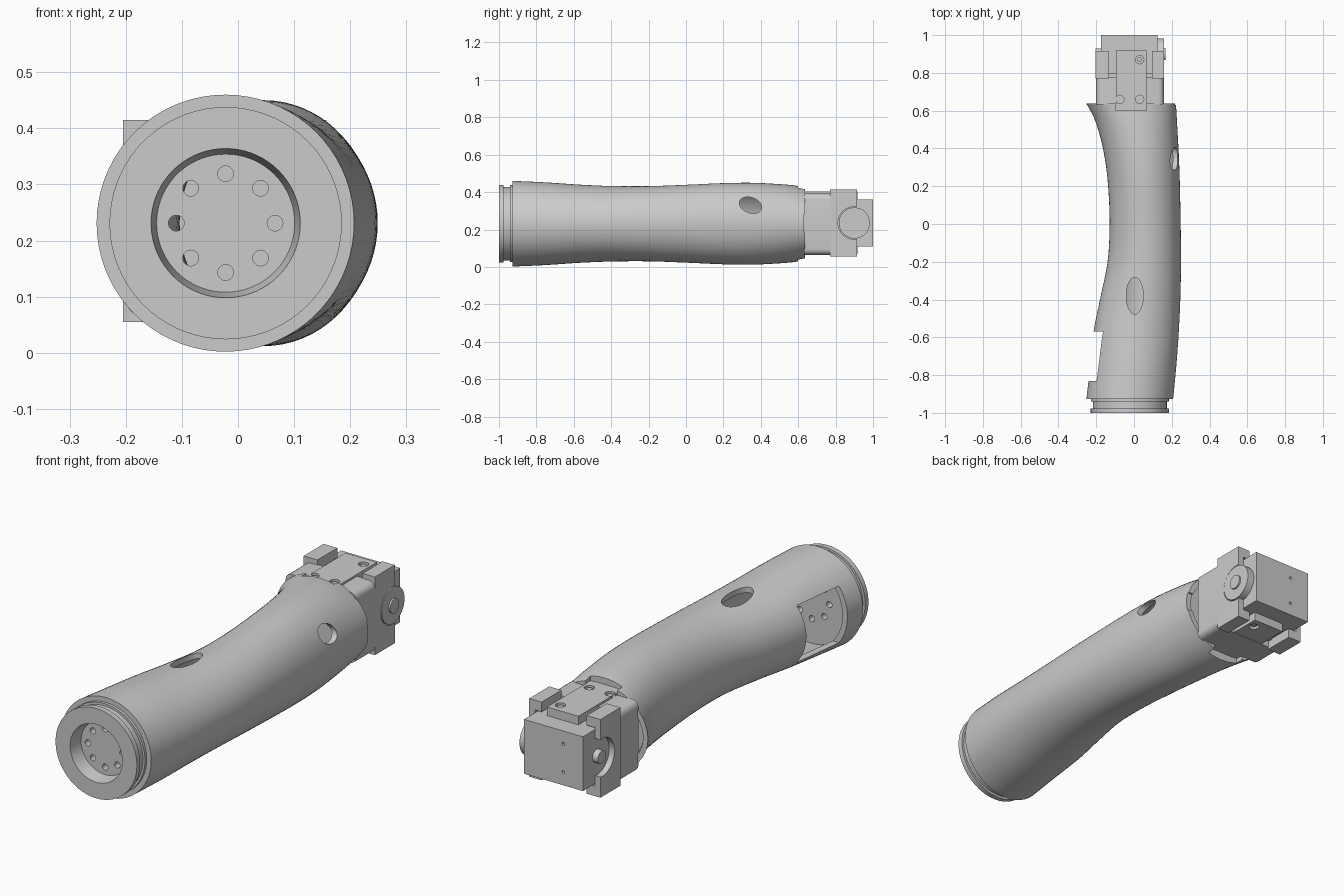
import bpy, bmesh, math
from mathutils import Matrix, Vector

if "Cube" in bpy.data.objects:
    bpy.data.objects.remove(bpy.data.objects["Cube"])

CX, CZ = -0.022, 0.231      # axis of the round end
JY, JZ = 0.90, 0.235        # hinge axis of the wrist
X, Y, Z = 'X', 'Y', 'Z'


def finish(name, bm):
    bmesh.ops.recalc_face_normals(bm, faces=bm.faces)
    me = bpy.data.meshes.new(name)
    bm.to_mesh(me)
    bm.free()
    ob = bpy.data.objects.new(name, me)
    bpy.context.collection.objects.link(ob)
    return ob


def select(ob):
    bpy.ops.object.select_all(action='DESELECT')
    ob.select_set(True)
    bpy.context.view_layer.objects.active = ob


def smooth(ob):
    select(ob)
    bpy.ops.object.shade_smooth_by_angle(angle=math.radians(30))


def box(name, x0, x1, y0, y1, z0, z1, bevel=0):
    bm = bmesh.new()
    bmesh.ops.create_cube(bm, size=1)
    for v in bm.verts:
        v.co = Vector((x0 + (v.co.x + .5) * (x1 - x0), y0 + (v.co.y + .5) * (y1 - y0),
                       z0 + (v.co.z + .5) * (z1 - z0)))
    if bevel:   # round only the edges running along y
        edges = [e for e in bm.edges if abs(e.verts[0].co.y - e.verts[1].co.y) > 1e-4]
        bmesh.ops.bevel(bm, geom=edges, offset=bevel, segments=4, profile=.5, affect='EDGES')
    return finish(name, bm)


def cyl(name, axis, center, r1, r2, length, tilt=0, n=40):
    """Elliptic cylinder along an axis."""
    bm = bmesh.new()
    bmesh.ops.create_cone(bm, cap_ends=True, segments=n, radius1=1, radius2=1, depth=length)
    m = Matrix.Rotation(tilt, 4, Z) @ Matrix.Diagonal((r1, r2, 1, 1))
    if axis == X:
        m = Matrix(((0, 0, 1, 0), (1, 0, 0, 0), (0, 1, 0, 0), (0, 0, 0, 1))) @ m
    elif axis == Y:
        m = Matrix.Rotation(math.pi / 2, 4, X) @ m
    bm.transform(Matrix.Translation(center) @ m)
    return finish(name, bm)


def cut(ob, cutters):
    for c in cutters:
        c.hide_render = True
        mod = ob.modifiers.new('cut', 'BOOLEAN')
        mod.operation, mod.solver, mod.object = 'DIFFERENCE', 'EXACT', c
        select(ob)
        bpy.ops.object.modifier_apply(modifier=mod.name)
        bpy.data.objects.remove(c)


# Forearm sections: y, left x, right x, half height
SECT = [(-.927, -.252, .207, .229), (-.75, -.232, .224, .221), (-.57, -.214, .237, .209),
        (-.4, -.18, .245, .202), (-.2, -.14, .249, .201), (0, -.129, .247, .208),
        (.2, -.137, .243, .217), (.35, -.155, .238, .219), (.48, -.184, .231, .213),
        (.57, -.215, .226, .206), (.637, -.252, .222, .196)]


def section(y):
    """Smooth cubic interpolation through the section table."""
    i = max(k for k in range(len(SECT) - 1) if SECT[k][0] <= y + 1e-6)
    a, b = SECT[i], SECT[i + 1]
    p, q = SECT[max(i - 1, 0)], SECT[min(i + 2, len(SECT) - 1)]
    h = b[0] - a[0]
    t = (y - a[0]) / h
    out = []
    for k in (1, 2, 3):
        m0 = (b[k] - p[k]) / (b[0] - p[0]) * h
        m1 = (q[k] - a[k]) / (q[0] - a[0]) * h
        out.append((2*t**3 - 3*t**2 + 1) * a[k] + (t**3 - 2*t**2 + t) * m0
                   + (3*t**2 - 2*t**3) * b[k] + (t**3 - t**2) * m1)
    return out


def ring(bm, y, inset, n=72):
    l, r, h = section(y)
    a = (r - l) / 2 - inset
    return [bm.verts.new(((l + r) / 2 + a * math.cos(2 * math.pi * i / n), y,
                          CZ + (h - inset) * math.sin(2 * math.pi * i / n))) for i in range(n)]


def bridge(bm, a, b):
    for i in range(len(a)):
        j = (i + 1) % len(a)
        bm.faces.new((a[i], a[j], b[j], b[i]))


# Hollow forearm shell
ys = [-.927 + (.637 + .927) * i / 44 for i in range(45)]
bm = bmesh.new()
loops = [ring(bm, y, 0) for y in ys] + [ring(bm, y, .025) for y in reversed(ys)]
for i in range(len(loops)):
    bridge(bm, loops[i], loops[(i + 1) % len(loops)])
shell = finish('forearm_shell', bm)
cut(shell, [
    box('window_cutter', -.4, -.08, -.83, -.57, .10, .362),
    cyl('top_hole_cutter', Z, (.004, -.38, .45), .045, .097, .3),
    cyl('side_hole_cutter', X, (.26, .345, .33), .062, .041, .3, math.radians(-20)),
    box('side_notch_cutter', .13, .4, .63 + .0, .7, .19, .28),
    box('plate_notch_cutter', -.096, .066, .6, .7, -.1, .6)])
smooth(shell)

# Bulkhead closing the wrist end of the shell
bm = bmesh.new()
a, b = ring(bm, .575, .024), ring(bm, .598, .024)
bridge(bm, a, b)
bm.faces.new(a)
bm.faces.new(b)
smooth(finish('wrist_bulkhead', bm))

# Round end flange, turned around y
profile = [(.123, -.935), (.133, -1), (.207, -1), (.207, -.976), (.196, -.976), (.196, -.94),
           (.206, -.94), (.206, -.885)]
bm = bmesh.new()
n = 72
loops = [[bm.verts.new((CX + r * math.cos(2 * math.pi * i / n), y,
                        CZ + r * math.sin(2 * math.pi * i / n))) for i in range(n)]
         for r, y in profile]
for a, b in zip(loops, loops[1:]):
    bridge(bm, a, b)
bm.faces.new(loops[0])
bm.faces.new(loops[-1])
flange = finish('end_flange', bm)
cut(flange, [cyl('bolt_cutter', Y, (CX + .088 * math.cos(k * math.pi / 4), -.91,
                                    CZ + .088 * math.sin(k * math.pi / 4)), .014, .014, .12, n=20)
             for k in range(8)])
smooth(flange)

# Wrist frame and core
smooth(box('wrist_frame', -.2, .158, .632, .775, .065, .392, .03))
box('wrist_core', -.135, .095, .56, .80, .095, .372)

# Hinge cheeks with lips, opened around the hinge
for side, x0, x1, lip in (('left', -.205, -.178, -.135), ('right', .128, .158, .095)):
    cheek = box(side + '_cheek', x0, x1, .77, .915, .055, .415)
    cut(cheek, [cyl('hinge_cutter', X, (x0, JY, JZ), .087, .087, .2)])
    smooth(cheek)
    outer = x0 if side == 'left' else x1
    for tag, z0, z1 in (('upper', .37, .415), ('lower', .055, .10)):
        box(f'{side}_{tag}_lip', min(outer, lip), max(outer, lip), .77, .915, z0, z1)

# Screwed mounting plates above and below
for tag, z0, z1 in (('upper', .362, .402), ('lower', .068, .108)):
    plate = box(tag + '_plate', -.095, .065, .598, .918, z0, z1)
    zo = z1 if tag == 'upper' else z0
    spots = ((.03, .87), (-.075, .66), (.03, .66))
    cut(plate, [cyl('screw_cutter', Z, (x, y, zo), .022, .022, .03, n=24) for x, y in spots])
    smooth(plate)
    for k, (x, y) in enumerate(spots):
        smooth(cyl(f'{tag}_screw_{k}', Z, (x, y, (z0 + z1) / 2), .012, .012, .03, n=20))

# Output block with two small holes in the end face
block = box('output_block', -.175, .125, .79, 1, .11, .36)
cut(block, [cyl('dot_cutter', Y, (-.075, 1, z), .007, .007, .04, n=16) for z in (.17, .30)])

# Hinge disc and pins
smooth(cyl('hinge_disc', X, (.14, JY, JZ), .083, .083, .04))
smooth(cyl('hinge_hub', X, (.145, JY, JZ), .033, .033, .046))
smooth(cyl('hinge_pin', X, (-.185, JY, JZ), .03, .03, .035))
